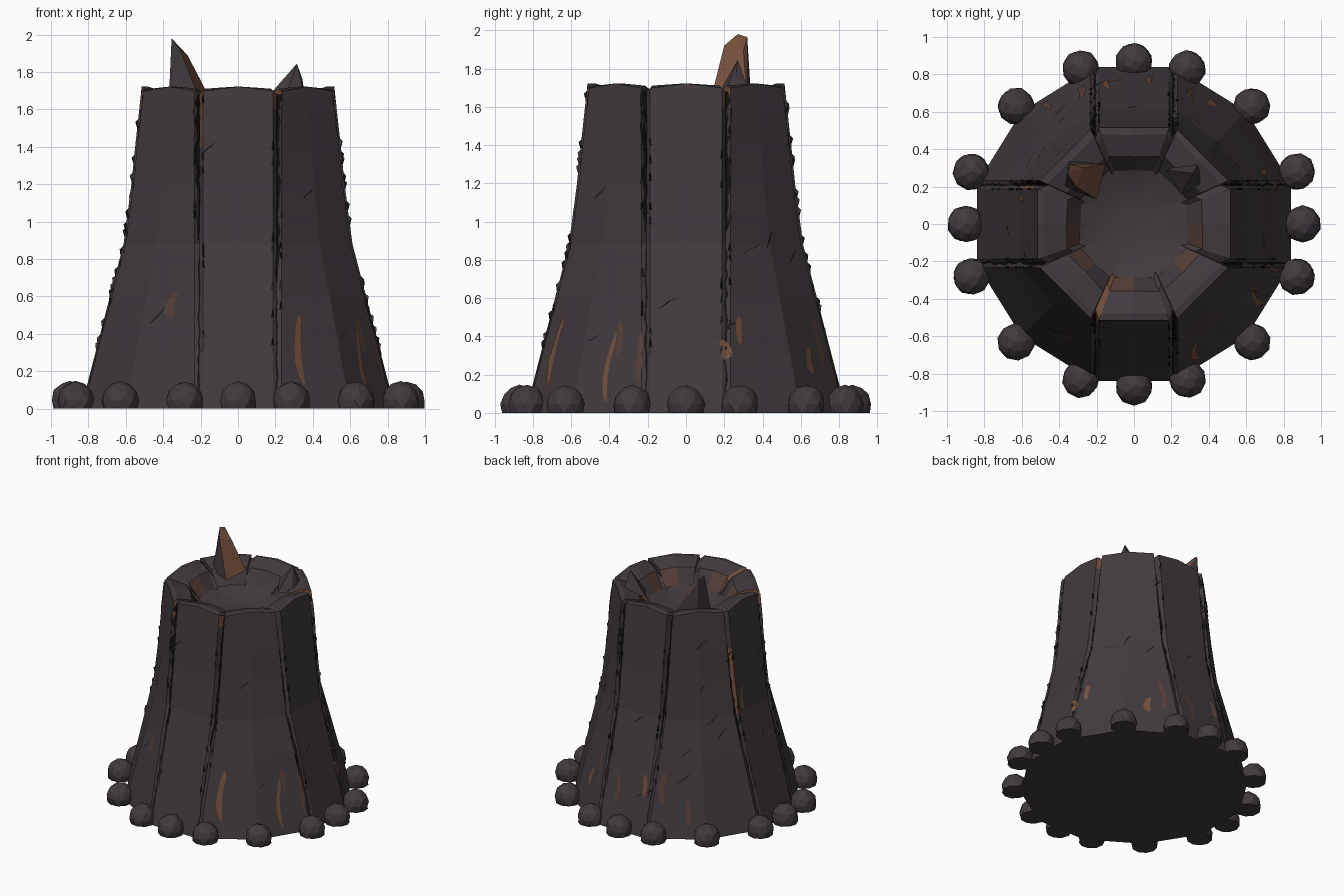
import bpy, bmesh, math, random
from mathutils import Vector, Matrix

if "Cube" in bpy.data.objects:
    bpy.data.objects.remove(bpy.data.objects["Cube"])

random.seed(4)
TAU = math.tau


def material(name, rgb):
    m = bpy.data.materials.new(name)
    m.diffuse_color = (*rgb, 1)
    m.use_nodes = True
    m.node_tree.nodes["Principled BSDF"].inputs["Base Color"].default_value = m.diffuse_color
    return m


STONE = material("charcoal stone", (0.054, 0.043, 0.049))
RUST = material("rust brown", (0.175, 0.078, 0.044))
DULL = material("dull brown", (0.095, 0.050, 0.040))
BLACK = material("crack black", (0.008, 0.007, 0.008))
MATS = [STONE, RUST, DULL, BLACK]


def finish(bm, name):
    me = bpy.data.meshes.new(name)
    bm.to_mesh(me)
    bm.free()
    for m in MATS:
        me.materials.append(m)
    ob = bpy.data.objects.new(name, me)
    bpy.context.collection.objects.link(ob)
    return ob


# Flared outline of the tower: height, half width
PROFILE = [(0, .84), (.3, .762), (.6, .685), (.88, .612), (1.2, .57),
           (1.4, .55), (1.6, .528), (1.71, .515)]


def half_width(z):
    for (z0, r0), (z1, r1) in zip(PROFILE, PROFILE[1:]):
        if z <= z1:
            return r0 + (r1 - r0) * (z - z0) / (z1 - z0)
    return PROFILE[-1][1]


def outline(z):
    """Four straight slabs, four cornered slabs, and a groove between each pair."""
    R = half_width(z)
    dep = .012 + .045 * max(0, (z - .5) / 1.2)
    d = R * .715
    quarter = [(R, -.188), (R, 0), (R, .188), (R - dep, .207), (R - .01, .232),
               (d, d), (.232, R - .01), (.207, R - dep)]
    return [Matrix.Rotation(q * TAU / 4, 2) @ Vector(p) for q in range(4) for p in quarter]


def surface(a, z, lift=.004):
    """Point on the tower side at an angle and height."""
    u = Vector((math.cos(a), math.sin(a)))
    pts = outline(z)
    for p, q in zip(pts, pts[1:] + pts[:1]):
        e = q - p
        den = u.cross(e)
        if abs(den) < 1e-9:
            continue
        t, s = p.cross(e) / den, p.cross(u) / den
        if t > 0 and -1e-6 <= s <= 1 + 1e-6:
            return Vector((*(u * (t + lift)), z))
    return Vector((*(u * half_width(z)), z))


# Tower with slab rim and crater
bm = bmesh.new()
rings = [[bm.verts.new((*p, z)) for p in outline(z)] for z, _ in PROFILE]
# rim rings: scale, height, groove drop
for s, z, drop in [(.93, 1.715, .045), (.70, 1.675, .05), (.56, 1.56, .01)]:
    ring = []
    for i, p in enumerate(outline(1.71)):
        h = z - drop if i % 4 == 3 else z + (.008 if i % 4 == 1 else -.004)
        ring.append(bm.verts.new((*(p * (s + random.uniform(-.012, .012))), h)))
    rings.append(ring)
for i, v in enumerate(rings[7]):
    v.co.z += (-.03 if i % 4 == 3 else .012 if i % 4 == 1 else -.012)
for s, z in [(.35, 1.515), (.15, 1.50)]:
    rings.append([bm.verts.new((.54 * s * math.cos((i - 1) * TAU / 32),
                                .54 * s * math.sin((i - 1) * TAU / 32), z)) for i in range(32)])
rust_grooves = {(23, 5), (23, 6), (23, 7), (27, 6), (3, 6), (19, 6), (15, 4), (15, 3)}
rust_rim = {23, 27, 11, 19, 3}
for k in range(len(rings) - 1):
    for i in range(32):
        j = (i + 1) % 32
        f = bm.faces.new((rings[k][i], rings[k][j], rings[k + 1][j], rings[k + 1][i]))
        g = i if i % 4 == 3 else j if j % 4 == 3 else None
        if g is not None:
            if k < 7 and (g, k) in rust_grooves:
                f.material_index = 1
            elif 7 <= k < 10 and g in rust_rim and i == g:
                f.material_index = 1
        elif k == 9 and i in (0, 17, 20, 24, 29):
            f.material_index = 2
        f.smooth = k >= 10
bm.faces.new(rings[-1]).smooth = True
bm.faces.new(rings[0][::-1])
finish(bm, "tower")


def ribbon(bm, path, width, mat, lift=.004):
    """Thin painted strip following (angle, height) points on the tower."""
    rows = []
    for n, (a, z) in enumerate(path):
        end = n in (0, len(path) - 1)
        w = width * (.35 if end else random.uniform(.8, 1.15)) / 2 / half_width(z)
        rows.append([bm.verts.new(surface(a + o * w, z, lift)) for o in (-1, 0, 1)])
    for r, s in zip(rows, rows[1:]):
        for c in (0, 1):
            q = (r[c], r[c + 1], s[c + 1], s[c])
            bm.faces.new(q if path[-1][1] > path[0][1] else q[::-1]).material_index = mat


# Rust streaks: angle in degrees, low z, high z, width, colour
bm = bmesh.new()
for deg, z0, z1, w, mat in [(-64, .13, .5, .04, 1), (-120, .49, .62, .06, 2), (-31, .06, .42, .03, 1),
                            (-18, .16, .42, .03, 2), (15, .28, .38, .05, 1), (22, .36, .5, .035, 1),
                            (66, .24, .5, .035, 2), (58, .2, .34, .05, 1), (83, .2, .42, .03, 2),
                            (101, .3, .46, .03, 1), (112, .25, .5, .035, 2), (126, .1, .28, .035, 2),
                            (-28, .3, .48, .03, 2), (168, .9, 1.08, .03, 1)]:
    bend = random.uniform(-.03, .03)
    ribbon(bm, [(math.radians(deg) + bend * math.sin(t * 4), z0 + (z1 - z0) * t)
                for t in (0, .15, .35, .6, .85, 1)], w, mat)
finish(bm, "rust_streaks")

# Black cracks: along every groove, and short ones across the slabs
bm = bmesh.new()
for g in range(3, 32, 4):
    path = []
    for n in range(36):
        z = .08 + 1.6 * n / 35
        p = outline(z)[g]
        path.append((math.atan2(p.y, p.x) + random.uniform(-.008, .008), z))
    cut = random.randint(10, 20)
    ribbon(bm, path[:cut], .010, 3)
    ribbon(bm, path[cut + 1:], .016, 3)
for n in range(22):
    a, z = random.uniform(0, TAU), random.uniform(.2, 1.5)
    da, dz = random.uniform(.05, .2), random.uniform(.03, .09)
    ribbon(bm, [(a + da * t, z + dz * t + random.uniform(-.006, .006)) for t in (0, .3, .6, 1)], .012, 3)
finish(bm, "cracks")

# Small splinters standing off the groove edges
bm = bmesh.new()
for g in range(32):
    if g % 4 not in (0, 2):
        continue
    for n in range(7):
        z = random.uniform(.3, 1.65)
        p = outline(z)[g]
        a = math.atan2(p.y, p.x)
        base = [surface(a - .012, z, 0), surface(a + .012, z, 0), surface(a, z + .05, 0)]
        vs = [bm.verts.new(c) for c in base + [surface(a, z + .035, .014)]]
        for f in ((0, 1, 3), (1, 2, 3), (2, 0, 3)):
            bm.faces.new([vs[i] for i in f]).material_index = 0 if n % 2 else 3
finish(bm, "splinters")


# Broken spikes on the two rear corners of the rim
def spike(name, pts, rusty):
    bm = bmesh.new()
    for p in pts:
        bm.verts.new(p)
    bmesh.ops.convex_hull(bm, input=bm.verts[:])
    bm.normal_update()
    for f in bm.faces:
        if rusty and f.normal.x > .55 and f.normal.z > .2:
            f.material_index = 1
    finish(bm, name)


spike("tall_spike", [(-.37, .2, 1.65), (-.35, .34, 1.65), (-.15, .32, 1.66), (-.2, .13, 1.64),
                     (-.355, .27, 1.98), (-.345, .32, 1.965), (-.31, .2, 1.92), (-.27, .3, 1.89)], True)
spike("short_spike", [(.36, .2, 1.65), (.35, .34, 1.65), (.17, .29, 1.68), (.25, .16, 1.65),
                      (.315, .27, 1.845), (.345, .26, 1.76)], False)

# Ring of half-buried boulders around the foot
spots = [(0, -.87), (0, .87), (-.9, 0), (.9, 0)]
spots += [(sx * x, sy * y) for sx in (-1, 1) for sy in (-1, 1)
          for x, y in ((.285, .83), (.63, .63), (.87, .28))]
for n, (x, y) in enumerate(spots):
    bm = bmesh.new()
    bmesh.ops.create_icosphere(bm, subdivisions=2, radius=.102)
    for v in bm.verts:
        v.co *= random.uniform(.94, 1.0)
    turn = 0 if n < 4 else random.uniform(0, TAU)
    bmesh.ops.transform(bm, matrix=Matrix.Translation((x, y, .047)) @ Matrix.Rotation(turn, 4, 'Z'),
                        verts=bm.verts)
    for v in bm.verts:  # flatten the underside onto the ground
        if v.co.z < .047:
            k = Vector((v.co.x - x, v.co.y - y))
            if v.co.z < 0 and k.length > .05:
                k = k.normalized() * .096
                v.co.x, v.co.y = x + k.x, y + k.y
            v.co.z = max(0, v.co.z)
    finish(bm, f"boulder_{n + 1}")
